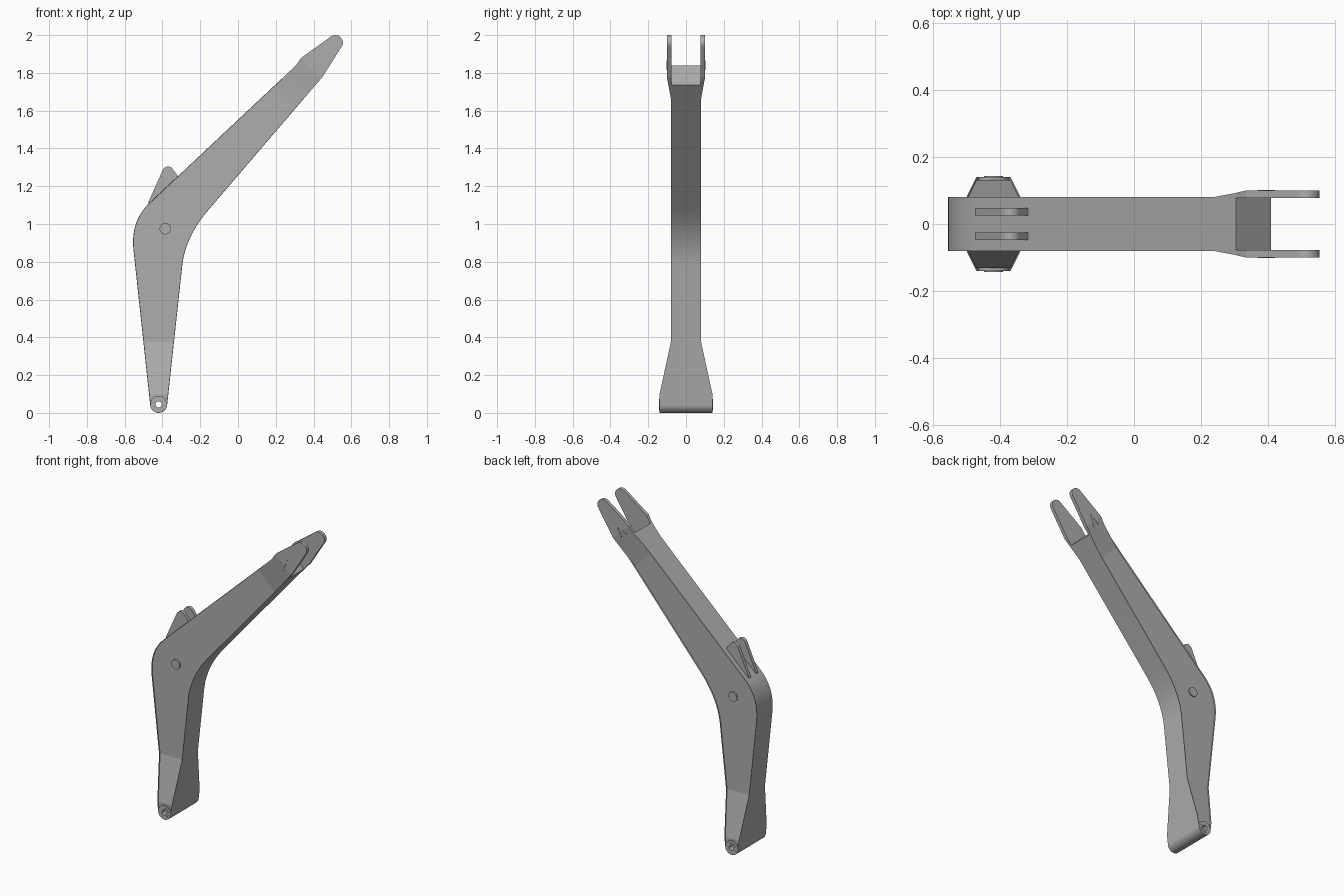
import bpy, bmesh, math
from mathutils import Vector

old = bpy.data.objects.get("Cube")
if old:
    bpy.data.objects.remove(old, do_unlink=True)

steel = bpy.data.materials.new("steel_grey")
steel.use_nodes = True
grey = (0.42, 0.42, 0.42, 1)
steel.diffuse_color = grey
steel.node_tree.nodes["Principled BSDF"].inputs["Base Color"].default_value = grey

FOOT, HUB, TIP, LUG = (-0.42, 0.045), (-0.385, 0.975), (0.515, 1.96), (-0.37, 1.273)
AXIS = Vector((0.7, 0, 0.71))          # direction of the upper arm
FLARE_START, FLARE_END = 1.425, 1.568  # distances along it


def clamp(t):
    return max(0.0, min(1.0, t))


def half_width(co):
    """Half width: wide at the foot, slim in the middle, flared at the fork."""
    foot = 0.06 * clamp((0.375 - co.z) / 0.275)
    fork = 0.02 * clamp((AXIS.dot(co) - FLARE_START) / (FLARE_END - FLARE_START))
    return 0.08 + foot + fork


def web_recess(co):
    return 0.008 * clamp((FLARE_START - AXIS.dot(co)) / 0.06)


def arc(c, r, a0, a1, n=32):
    angles = [math.radians(a0 + (a1 - a0) * i / n) for i in range(n + 1)]
    return [(c[0] + r * math.cos(a), c[1] + r * math.sin(a)) for a in angles]


def bend(a, b, c, n=16):
    """Quadratic curve from a to c, pulled towards b."""
    return [tuple((1 - t) ** 2 * p + 2 * t * (1 - t) * q + t * t * r
                  for p, q, r in zip(a, b, c)) for t in [i / n for i in range(n + 1)]]


def outline_face(bm, pts):
    return bm.faces.new([bm.verts.new((x, 0, z)) for x, z in pts])


def cut(bm, co, no):
    geom = bm.verts[:] + bm.edges[:] + bm.faces[:]
    bmesh.ops.bisect_plane(bm, geom=geom, dist=1e-5, plane_co=co, plane_no=no)


def cut_at_bends(bm):
    for z in (0.1, 0.375):
        cut(bm, (0, 0, z), (0, 0, 1))
    for s in (FLARE_START - 0.06, FLARE_START, FLARE_END):
        cut(bm, AXIS * (s / AXIS.length_squared), AXIS)


def finish(bm, name, holes=()):
    bmesh.ops.recalc_face_normals(bm, faces=bm.faces[:])
    me = bpy.data.meshes.new(name)
    bm.to_mesh(me)
    bm.free()
    me.materials.append(steel)
    ob = bpy.data.objects.new(name, me)
    bpy.context.collection.objects.link(ob)
    bpy.ops.object.select_all(action='DESELECT')
    ob.select_set(True)
    bpy.context.view_layer.objects.active = ob
    for cutter in holes:
        mod = ob.modifiers.new("pin_hole", 'BOOLEAN')
        mod.operation, mod.solver, mod.object = 'DIFFERENCE', 'EXACT', cutter
        bpy.ops.object.modifier_apply(modifier=mod.name)
    bpy.ops.object.shade_smooth_by_angle(angle=math.radians(7))
    return ob


def slab(name, pts, inner, outer, side, holes=()):
    """Plate in the xz plane from y = inner to y = outer(co), on one side."""
    bm = bmesh.new()
    outline_face(bm, pts)
    cut_at_bends(bm)
    base = bm.verts[:]
    ext = bmesh.ops.extrude_face_region(bm, geom=bm.faces[:], use_keep_orig=True)
    for v in base:
        v.co.y = side * inner
    for v in [g for g in ext["geom"] if isinstance(g, bmesh.types.BMVert)]:
        v.co.y = side * outer(v.co)
    return finish(bm, name, holes)


def pin(name, c, r, length, holes=()):
    bm = bmesh.new()
    bmesh.ops.create_cone(bm, cap_ends=True, segments=60, radius1=r, radius2=r, depth=length)
    for v in bm.verts:
        x, y, z = v.co
        v.co = (c[0] + x, z, c[1] + y)
    return finish(bm, name, holes)


# Hidden cutters for the pin holes
cutters = {}
for key, c in (("foot", FOOT), ("hub", HUB), ("tip", TIP), ("lug", LUG)):
    cutters[key] = pin(key + "_hole_cutter", c, 0.016, 1)
    cutters[key].hide_render = True
    cutters[key].hide_viewport = False

# Boom body: bent outline, raised rim, recessed side webs
profile = (arc(FOOT, 0.045, 354, 186)
           + bend((-0.553, 0.86), (-0.57, 1.015), (-0.47, 1.11))
           + [(0.305, 1.838), (0.41, 1.735)]
           + bend((-0.16, 1.07), (-0.278, 0.932), (-0.295, 0.78)))
bm = bmesh.new()
web = outline_face(bm, profile)
for t in (0.012, 0.0015):
    bmesh.ops.inset_region(bm, faces=[web], thickness=t, use_boundary=True, use_even_offset=True)
web.material_index = 1
cut_at_bends(bm)
sunk = {v for f in bm.faces if f.material_index for v in f.verts}
rim = [e for e in bm.edges if e.is_boundary]
for v in bm.verts:
    v.co.y = -half_width(v.co) + (web_recess(v.co) if v in sunk else 0)
for f in bm.faces:
    f.material_index = 0
wall = bmesh.ops.extrude_edge_only(bm, edges=rim)
for v in [g for g in wall["geom"] if isinstance(g, bmesh.types.BMVert)]:
    v.co.y = 0
half = bmesh.ops.duplicate(bm, geom=bm.verts[:] + bm.edges[:] + bm.faces[:])
for v in [g for g in half["geom"] if isinstance(g, bmesh.types.BMVert)]:
    v.co.y *= -1
bmesh.ops.remove_doubles(bm, verts=bm.verts[:], dist=1e-5)
finish(bm, "boom_body", [cutters["foot"], cutters["hub"]])

# Pin bosses at the foot and the bend
pin("foot_boss", FOOT, 0.0445, 0.282, [cutters["foot"]])
pin("foot_bushing", FOOT, 0.029, 0.286, [cutters["foot"]])
pin("hub_boss", HUB, 0.03, 0.16, [cutters["hub"]])

# Fork plates, weld ridges and cylinder lugs on both sides
fork = ([(0.41, 1.735), (0.305, 1.838), (0.335, 1.88)]
        + arc(TIP, 0.04, 120, -32) + [(0.445, 1.775)])
lug = [(-0.475, 1.09), (-0.475, 1.115)] + arc(LUG, 0.031, 156, 42) + [(-0.315, 1.25), (-0.315, 1.235)]
ridge = [(0.35, 1.822), (0.421, 1.866), (0.387, 1.788), (0.383, 1.79),
         (0.412, 1.855), (0.352, 1.818)]
for side, label in ((1, "back"), (-1, "front")):
    slab(label + "_fork_plate", fork, 0.078, half_width, side, [cutters["tip"]])
    slab(label + "_weld_ridge", ridge, 0.085, lambda co: half_width(co) + 0.002, side)
    slab(label + "_cylinder_lug", lug, 0.026, lambda co: 0.048, side, [cutters["lug"]])

for c in cutters.values():
    c.hide_set(True)
